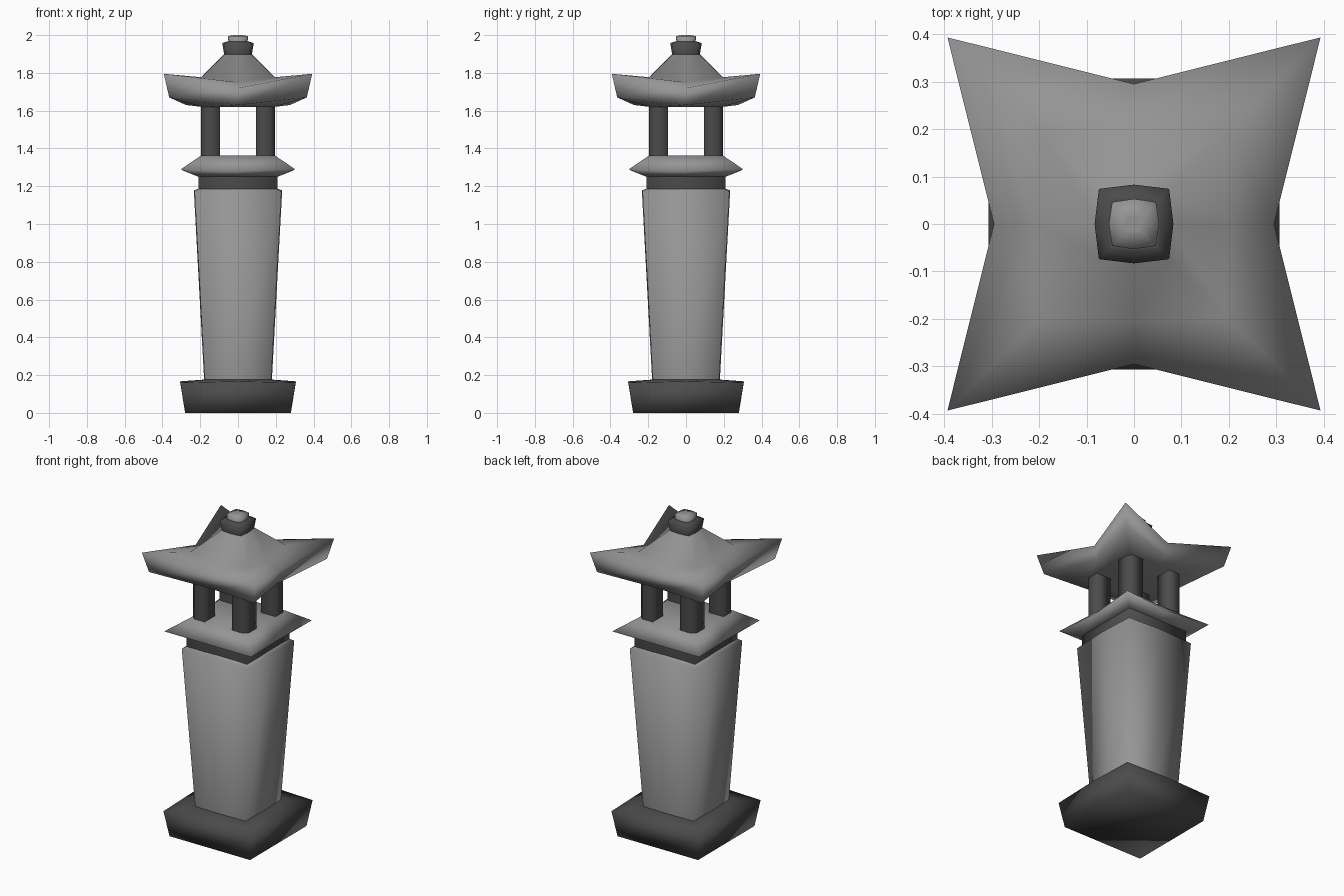
import bpy, bmesh

if "Cube" in bpy.data.objects:
    bpy.data.objects.remove(bpy.data.objects["Cube"])


def stone(name, v):
    m = bpy.data.materials.new(name)
    m.diffuse_color = (v, v, v, 1)
    m.use_nodes = True
    m.node_tree.nodes["Principled BSDF"].inputs["Base Color"].default_value = m.diffuse_color
    return m


LIGHT, DARK = stone("light_stone", 0.30), stone("dark_stone", 0.07)


def loft(name, rings, mat, smooth_caps=False):
    """Square loft; ring = (corner half-width, corner z, mid-side half-width, mid-side z)."""
    bm = bmesh.new()
    loops = []
    for c, cz, m, mz in rings:
        pts = [(c, c, cz), (0, m, mz), (-c, c, cz), (-m, 0, mz),
               (-c, -c, cz), (0, -m, mz), (c, -c, cz), (m, 0, mz)]
        loops.append([bm.verts.new(p) for p in pts])
    for a, b in zip(loops, loops[1:]):
        for i in range(8):
            j = (i + 1) % 8
            bm.faces.new((a[i], a[j], b[j], b[i])).smooth = True
    for cap in (loops[0][::-1], loops[-1]):
        bm.faces.new(cap).smooth = smooth_caps
    return finish(name, bm, mat)


def finish(name, bm, mat):
    bmesh.ops.recalc_face_normals(bm, faces=bm.faces)
    me = bpy.data.meshes.new(name)
    bm.to_mesh(me)
    bm.free()
    me.materials.append(mat)
    ob = bpy.data.objects.new(name, me)
    bpy.context.collection.objects.link(ob)
    return ob


def pillar(name, sx, sy):
    """Square post whose outer corner is chamfered."""
    a, b, c = 0.095, 0.195, 0.026
    outline = [(a, a), (b, a), (b, b - c), (b - c, b), (a, b)]
    bm = bmesh.new()
    lo = [bm.verts.new((x * sx, y * sy, 1.34)) for x, y in outline]
    hi = [bm.verts.new((x * sx, y * sy, 1.645)) for x, y in outline]
    for i in range(5):
        j = (i + 1) % 5
        bm.faces.new((lo[i], lo[j], hi[j], hi[i])).smooth = True
    bm.faces.new(lo[::-1])
    bm.faces.new(hi)
    return finish(name, bm, DARK)


# Foot block, tapered shaft and recessed neck
loft("base", [(0.28, 0, 0.28, 0), (0.305, 0.16, 0.307, 0.167),
              (0.17, 0.177, 0.17, 0.177)], DARK, True)
loft("shaft", [(0.174, 0.15, 0.178, 0.15), (0.23, 1.172, 0.234, 1.178),
               (0.20, 1.19, 0.20, 1.19)], LIGHT)
loft("neck", [(0.21, 1.17, 0.21, 1.17), (0.21, 1.26, 0.21, 1.26)], DARK)

# Flared platform under the light chamber
loft("platform", [(0.215, 1.252, 0.215, 1.252), (0.302, 1.29, 0.285, 1.28),
                  (0.195, 1.363, 0.195, 1.363)], LIGHT, True)

# Four corner posts
for sx, side in ((-1, "left"), (1, "right")):
    for sy, end in ((-1, "front"), (1, "back")):
        pillar(f"{end}_{side}_pillar", sx, sy)

# Roof with upturned corners
loft("roof", [(0.19, 1.62, 0.19, 1.62), (0.364, 1.67, 0.275, 1.63),
              (0.393, 1.795, 0.295, 1.72), (0.195, 1.777, 0.205, 1.75),
              (0.07, 1.897, 0.075, 1.897)], LIGHT, True)

# Finial collar and cap
loft("finial_collar", [(0.065, 1.89, 0.072, 1.89), (0.074, 1.957, 0.083, 1.957),
                       (0.05, 1.967, 0.055, 1.967)], DARK)
loft("finial_cap", [(0.044, 1.95, 0.05, 1.95), (0.046, 1.995, 0.053, 1.995),
                    (0.015, 2.0, 0.018, 2.0)], LIGHT)
